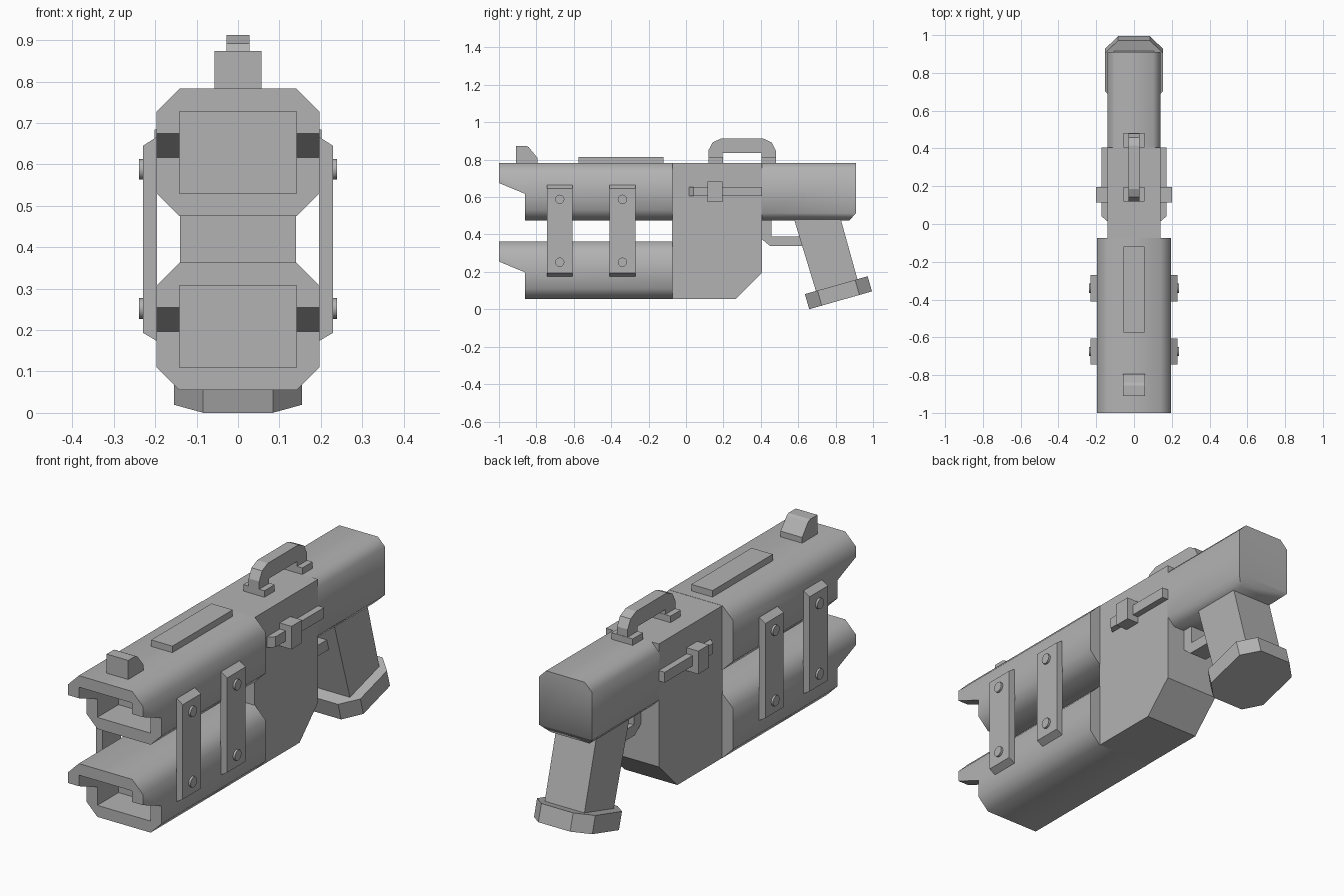
import bpy, bmesh, math
from mathutils import Matrix, Vector

if "Cube" in bpy.data.objects:
    bpy.data.objects.remove(bpy.data.objects["Cube"])

gray = bpy.data.materials.new("plain_gray")
gray.diffuse_color = (0.45, 0.45, 0.45, 1)
gray.use_nodes = True
gray.node_tree.nodes["Principled BSDF"].inputs["Base Color"].default_value = gray.diffuse_color


def prism(name, pts, axis, a, b, matrix=None):
    """Extrude a 2D profile along an axis. x: (y,z) points, y: (x,z), z: (x,y)."""
    place = {"x": lambda p, t: (t, p[0], p[1]),
             "y": lambda p, t: (p[0], t, p[1]),
             "z": lambda p, t: (p[0], p[1], t)}[axis]
    bm = bmesh.new()
    lo = [bm.verts.new(place(p, a)) for p in pts]
    hi = [bm.verts.new(place(p, b)) for p in pts]
    n = len(pts)
    bm.faces.new(lo)
    bm.faces.new(hi[::-1])
    for i in range(n):
        j = (i + 1) % n
        bm.faces.new((lo[i], hi[i], hi[j], lo[j]))
    if matrix:
        bm.transform(matrix)
    bmesh.ops.recalc_face_normals(bm, faces=bm.faces)
    me = bpy.data.meshes.new(name)
    bm.to_mesh(me)
    bm.free()
    me.materials.append(gray)
    ob = bpy.data.objects.new(name, me)
    bpy.context.collection.objects.link(ob)
    return ob


def rect(a0, b0, a1, b1):
    return [(a0, b0), (a1, b0), (a1, b1), (a0, b1)]


def octagon(cx, cy, w, h, c):
    return [(cx + x, cy + y) for x, y in (
        (-w + c, -h), (w - c, -h), (w, -h + c), (w, h - c),
        (w - c, h), (-w + c, h), (-w, h - c), (-w, -h + c))]


def cut(ob, cutter):
    """Subtract the cutter, bake the result and delete the cutter."""
    mod = ob.modifiers.new("cut", "BOOLEAN")
    mod.operation = "DIFFERENCE"
    mod.solver = "EXACT"
    mod.object = cutter
    dg = bpy.context.evaluated_depsgraph_get()
    me = bpy.data.meshes.new_from_object(ob.evaluated_get(dg))
    ob.modifiers.clear()
    ob.data = me
    bpy.data.objects.remove(cutter)


def smooth(ob, angle=50):
    bpy.ops.object.select_all(action="DESELECT")
    ob.select_set(True)
    bpy.context.view_layer.objects.active = ob
    bpy.ops.object.shade_smooth_by_angle(angle=math.radians(angle))


# Twin barrels with a hollow bore and an undercut muzzle
for name, z in (("upper_barrel", 0.629), ("lower_barrel", 0.209)):
    barrel = prism(name, octagon(0, z, 0.197, 0.154, 0.056), "y", -1, -0.073)
    cut(barrel, prism("bore_cutter", rect(-0.141, z - 0.099, 0.141, z + 0.099), "y", -1.1, -0.7))
    cut(barrel, prism("muzzle_cutter", [(-1.1, z - 0.3), (-0.86, z - 0.3), (-0.86, z - 0.012),
                                        (-1.0, z + 0.046), (-1.1, z + 0.087)], "x", -0.4, 0.4))
    smooth(barrel)

# Receiver block
prism("receiver", [(-0.075, 0.055), (0.265, 0.055), (0.405, 0.195),
                   (0.405, 0.782), (-0.075, 0.782)], "x", -0.14, 0.14)

# Rear housing with a cut lower back corner
rear = prism("rear_housing", octagon(0, 0.629, 0.14, 0.153, 0.038), "y", 0.40, 0.91)
cut(rear, prism("corner_cutter", [(0.865, 0.465), (0.92, 0.527), (0.95, 0.465)], "x", -0.3, 0.3))
smooth(rear)

# Top plate and front sight
prism("top_plate", rect(-0.575, 0.78, -0.12, 0.814), "x", -0.056, 0.056)
prism("front_sight", [(-0.91, 0.78), (-0.91, 0.874), (-0.855, 0.874), (-0.84, 0.866),
                      (-0.795, 0.81), (-0.795, 0.78)], "x", -0.057, 0.057)

# Carry handle with two feet
for i, y in enumerate((0.12, 0.405)):
    prism(f"handle_foot_{i + 1}", rect(y, 0.78, y + 0.077, 0.813), "x", -0.056, 0.056)
prism("carry_handle", [(0.12, 0.80), (0.12, 0.85), (0.142, 0.892), (0.185, 0.912),
                       (0.415, 0.912), (0.458, 0.892), (0.48, 0.85), (0.48, 0.80),
                       (0.405, 0.80), (0.405, 0.836), (0.195, 0.836), (0.195, 0.80)],
      "x", -0.028, 0.028)

# Parts on both sides
for s, side in ((1, "right"), (-1, "left")):
    # Slide lever and its knob
    prism(f"lever_bar_{side}", [(s * 0.13, 0.015), (s * 0.142, 0.015), (s * 0.171, 0.04),
                                (s * 0.171, 0.405), (s * 0.13, 0.405)], "z", 0.605, 0.655)
    prism(f"lever_knob_{side}", rect(0.115, 0.574, 0.195, 0.684), "x", s * 0.135, s * 0.202)
    for i, y in enumerate((-0.675, -0.34)):
        # Strap joining the barrels
        prism(f"strap_{side}_{i + 1}", [(s * 0.195, 0.173), (s * 0.229, 0.193),
                                        (s * 0.229, 0.645), (s * 0.195, 0.667)],
              "y", y - 0.069, y + 0.069)
        # Bolts
        for j, z in enumerate((0.252, 0.588)):
            ring = [(y + 0.025 * math.cos(k * math.tau / 12),
                     z + 0.025 * math.sin(k * math.tau / 12)) for k in range(12)]
            smooth(prism(f"bolt_{side}_{i + 1}_{j + 1}", ring, "x", s * 0.22, s * 0.239))

# Grip and its angled base
prism("grip", [(0.575, 0.49), (0.825, 0.49), (0.925, 0.13), (0.70, 0.08)], "x", -0.105, 0.105)
tilt = Matrix.Translation(Vector((0, 0.815, 0.0885))) @ Matrix.Rotation(math.radians(15.9), 4, "X")
prism("grip_base", octagon(0, 0, 0.154, 0.1745, 0.07), "z", -0.042, 0.042, tilt)

# Trigger guard
prism("trigger_guard", [(0.405, 0.49), (0.405, 0.375), (0.45, 0.338), (0.64, 0.338),
                        (0.64, 0.39), (0.457, 0.39), (0.457, 0.49)], "x", -0.045, 0.045)
